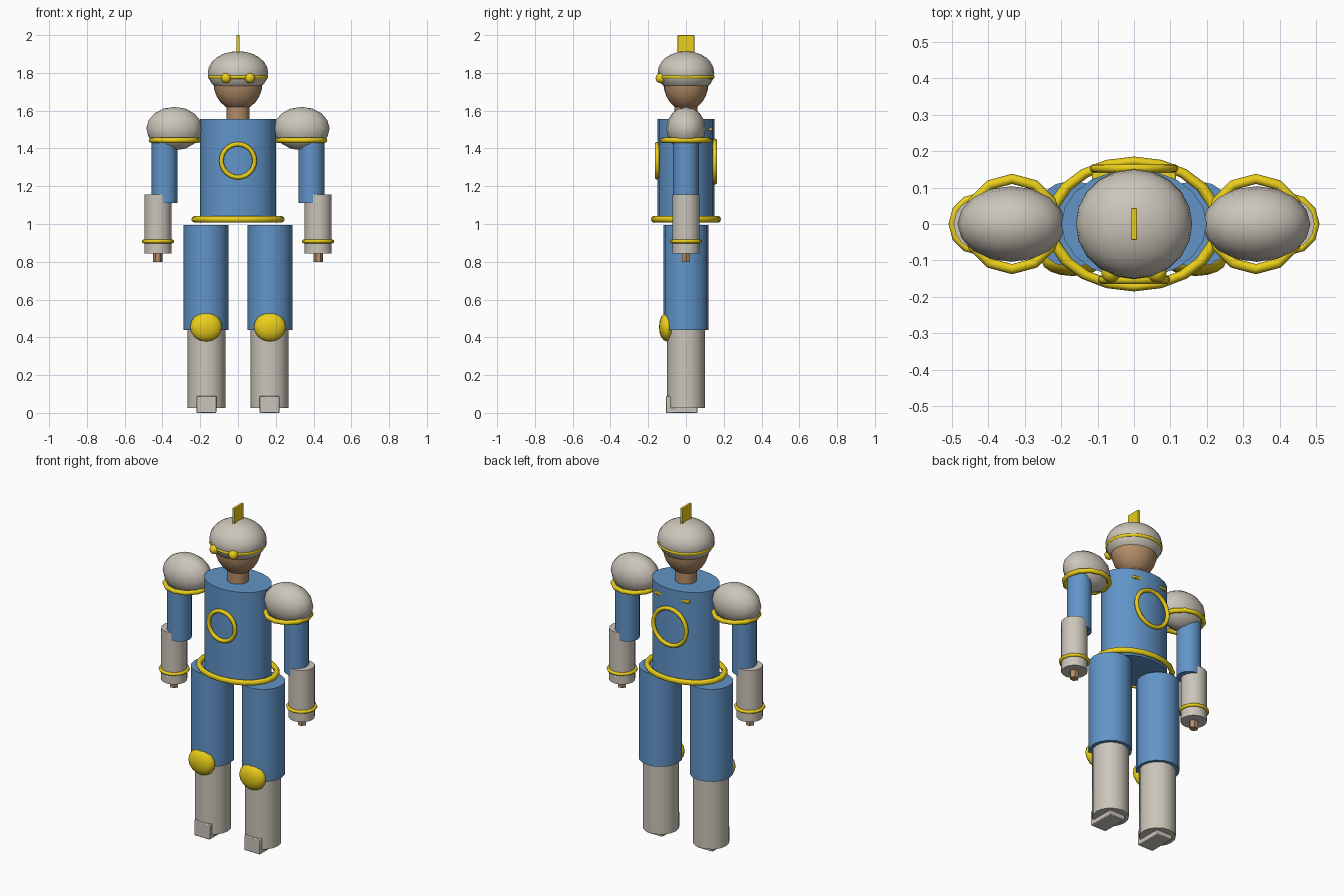
import bpy
import math

if "Cube" in bpy.data.objects:
    bpy.data.objects.remove(bpy.data.objects["Cube"])


def material(name, rgb):
    m = bpy.data.materials.new(name)
    m.diffuse_color = (*rgb, 1)
    m.use_nodes = True
    m.node_tree.nodes["Principled BSDF"].inputs["Base Color"].default_value = m.diffuse_color
    return m


BLUE = material("blue_cloth", (0.12, 0.30, 0.58))
GOLD = material("gold_trim", (0.83, 0.62, 0.01))
SKIN = material("skin", (0.46, 0.27, 0.14))
PALE = material("pale_armour", (0.60, 0.56, 0.49))


def finish(name, mat, scale=(1, 1, 1), angle=40):
    o = bpy.context.object
    o.name = name
    o.scale = scale
    bpy.ops.object.transform_apply(location=False, rotation=True, scale=True)
    o.data.materials.append(mat)
    bpy.ops.object.shade_smooth_by_angle(angle=math.radians(angle))
    return o


def tube(name, mat, x, z0, z1, rx, ry, sides=16):
    bpy.ops.mesh.primitive_cylinder_add(vertices=sides, radius=1, depth=z1 - z0,
                                        location=(x, 0, (z0 + z1) / 2))
    bpy.context.object.rotation_euler.z = math.pi / 2
    bpy.ops.object.transform_apply(location=False, rotation=True, scale=False)
    return finish(name, mat, (rx, ry, 1))


def ball(name, mat, loc, radii, segs=16, rings=8):
    bpy.ops.mesh.primitive_uv_sphere_add(segments=segs, ring_count=rings, radius=1, location=loc)
    return finish(name, mat, radii, 60)


def ring(name, mat, loc, major, minor, segs, yscale=1, upright=False):
    bpy.ops.mesh.primitive_torus_add(location=loc, major_radius=major, minor_radius=minor,
                                     major_segments=segs, minor_segments=8,
                                     rotation=(math.pi / 2 if upright else 0, 0, 0))
    return finish(name, mat, (1, yscale, 1), 60)


def box(name, mat, lo, hi, bevel=0.004):
    bpy.ops.mesh.primitive_cube_add(size=1, location=[(a + b) / 2 for a, b in zip(lo, hi)])
    o = finish(name, mat, [b - a for a, b in zip(lo, hi)])
    b = o.modifiers.new("soft_edges", "BEVEL")
    b.width = bevel
    b.segments = 2
    return o


# Torso, belt and chest / back rings
tube("torso", BLUE, 0, 1.01, 1.555, 0.20, 0.15, 20)
ring("belt", GOLD, (0, 0, 1.025), 0.23, 0.017, 20, 0.75)
ring("chest_ring", GOLD, (0, -0.153, 1.335), 0.088, 0.012, 24, upright=True)
ring("back_ring", GOLD, (0, 0.153, 1.33), 0.11, 0.012, 24, upright=True)
box("back_bar", GOLD, (-0.115, 0.122, 1.493), (0.115, 0.141, 1.508))

# Head, helmet and crest
tube("neck", SKIN, 0, 1.54, 1.65, 0.06, 0.06)
ball("head", SKIN, (0, 0, 1.75), (0.13, 0.12, 0.15), 24, 12)
ball("helmet", PALE, (0, 0, 1.80), (0.16, 0.15, 0.115), 20, 12)
ring("helmet_band", GOLD, (0, 0, 1.778), 0.15, 0.01, 20, 0.95)
box("crest", GOLD, (-0.008, -0.044, 1.89), (0.008, 0.044, 2.0), 0.002)

# Paired parts
for side, s in (("left", 1), ("right", -1)):
    ball(side + "_goggle", GOLD, (s * 0.063, -0.134, 1.772), (0.027, 0.027, 0.027), 12, 8)

    # Arm
    ball(side + "_shoulder_guard", PALE, (s * 0.337, 0, 1.505), (0.148, 0.104, 0.115))
    ring(side + "_shoulder_band", GOLD, (s * 0.335, 0, 1.443), 0.124, 0.014, 12)
    tube(side + "_upper_arm", BLUE, s * 0.389, 1.11, 1.44, 0.068, 0.068)
    tube(side + "_forearm", PALE, s * 0.424, 0.845, 1.155, 0.072, 0.072)
    ring(side + "_wrist_band", GOLD, (s * 0.424, 0, 0.908), 0.076, 0.01, 12)
    tube(side + "_hand", SKIN, s * 0.425, 0.80, 0.86, 0.026, 0.024, 6)

    # Leg
    tube(side + "_thigh", BLUE, s * 0.169, 0.44, 0.995, 0.119, 0.119)
    tube(side + "_shin", PALE, s * 0.167, 0.025, 0.50, 0.10, 0.10)
    ball(side + "_knee_guard", GOLD, (s * 0.169, -0.102, 0.455), (0.085, 0.041, 0.077))
    box(side + "_foot", PALE, (s * 0.167 - 0.052, -0.105, 0), (s * 0.167 + 0.052, 0.06, 0.09))
